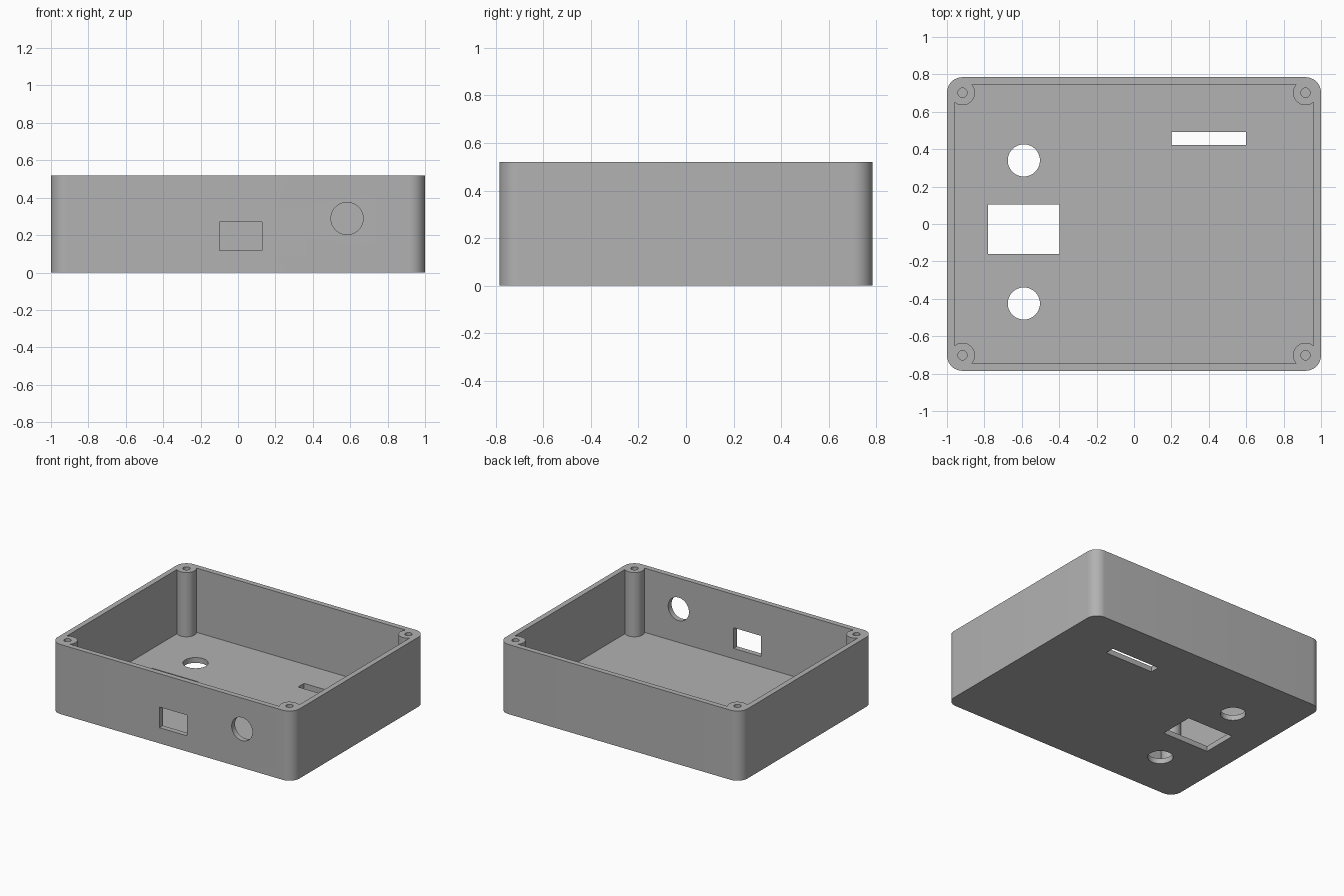
import bpy
import bmesh
from math import sin, cos, pi, radians

if "Cube" in bpy.data.objects:
    bpy.data.objects.remove(bpy.data.objects["Cube"], do_unlink=True)

# Dimensions
HX, HY, H = 1.0, 0.785, 0.52
WALL, FLOOR = 0.04, 0.04
CORNER = 0.083
POST_R, SCREW_R, SCREW_DEPTH = 0.067, 0.025, 0.3
PORT_R = 0.086
PX, PY = HX - CORNER, HY - CORNER

grey = bpy.data.materials.new("grey plastic")
grey.use_nodes = True
colour = (0.445, 0.445, 0.445, 1)
grey.diffuse_color = colour
grey.node_tree.nodes["Principled BSDF"].inputs["Base Color"].default_value = colour


def prism(name, outline, z0, z1):
    """Extrude a flat outline from z0 up to z1."""
    bm = bmesh.new()
    base = bm.faces.new([bm.verts.new((x, y, z0)) for x, y in outline])
    top = bmesh.ops.extrude_face_region(bm, geom=[base])["geom"]
    bmesh.ops.translate(bm, vec=(0, 0, z1 - z0),
                        verts=[v for v in top if isinstance(v, bmesh.types.BMVert)])
    bmesh.ops.recalc_face_normals(bm, faces=bm.faces)
    mesh = bpy.data.meshes.new(name)
    bm.to_mesh(mesh)
    bm.free()
    mesh.materials.append(grey)
    obj = bpy.data.objects.new(name, mesh)
    bpy.context.collection.objects.link(obj)
    return obj


def rect(x0, x1, y0, y1):
    return [(x0, y0), (x1, y0), (x1, y1), (x0, y1)]


def circle(x, y, r, n=48):
    return [(x + r * cos(2 * pi * i / n), y + r * sin(2 * pi * i / n)) for i in range(n)]


def rounded_rect(hx, hy, r, steps=12):
    pts = []
    for k, (sx, sy) in enumerate([(1, 1), (-1, 1), (-1, -1), (1, -1)]):
        for i in range(steps + 1):
            a = (k + i / steps) * pi / 2
            pts.append((sx * (hx - r) + r * cos(a), sy * (hy - r) + r * sin(a)))
    return pts


def cut(target, cutter):
    """Subtract the cutter from the target, then discard the cutter."""
    cutter.hide_render = True
    mod = target.modifiers.new("cut", 'BOOLEAN')
    mod.operation = 'DIFFERENCE'
    mod.solver = 'EXACT'
    mod.object = cutter
    bpy.ops.object.select_all(action='DESELECT')
    target.select_set(True)
    bpy.context.view_layer.objects.active = target
    bpy.ops.object.modifier_apply(modifier=mod.name)
    bpy.data.objects.remove(cutter, do_unlink=True)


corners = [(sx * PX, sy * PY) for sx in (-1, 1) for sy in (-1, 1)]

# Cavity, leaving the corner posts standing
box = prism("enclosure_box", rounded_rect(HX, HY, CORNER), 0, H)
cavity = prism("cavity_cutter", rect(-HX + WALL, HX - WALL, -HY + WALL, HY - WALL), FLOOR, H + 0.1)
for x, y in corners:
    cut(cavity, prism("post_cutter", circle(x, y, POST_R), 0, H + 0.2))
cut(box, cavity)

# Screw holes in the posts
for x, y in corners:
    cut(box, prism("screw_cutter", circle(x, y, SCREW_R, 32), H - SCREW_DEPTH, H + 0.1))

# Floor openings: two round ports, a display window and a slot
for outline in (circle(-0.589, 0.34, PORT_R), circle(-0.589, -0.425, PORT_R),
                rect(-0.78, -0.397, -0.16, 0.103), rect(0.2, 0.6, 0.423, 0.493)):
    cut(box, prism("floor_cutter", outline, -0.1, FLOOR + 0.05))

# Front wall openings: drawn in x and z, then turned upright
for outline in (rect(-0.1, 0.128, 0.117, 0.271), circle(0.583, 0.289, PORT_R)):
    cutter = prism("front_cutter", outline, HY - WALL - 0.05, HY + 0.1)
    cutter.rotation_euler.x = radians(90)
    bpy.context.view_layer.update()
    cut(box, cutter)

# Smooth the round surfaces, keep the edges crisp
bpy.ops.object.select_all(action='DESELECT')
box.select_set(True)
bpy.context.view_layer.objects.active = box
bpy.ops.object.shade_smooth_by_angle(angle=radians(30))
